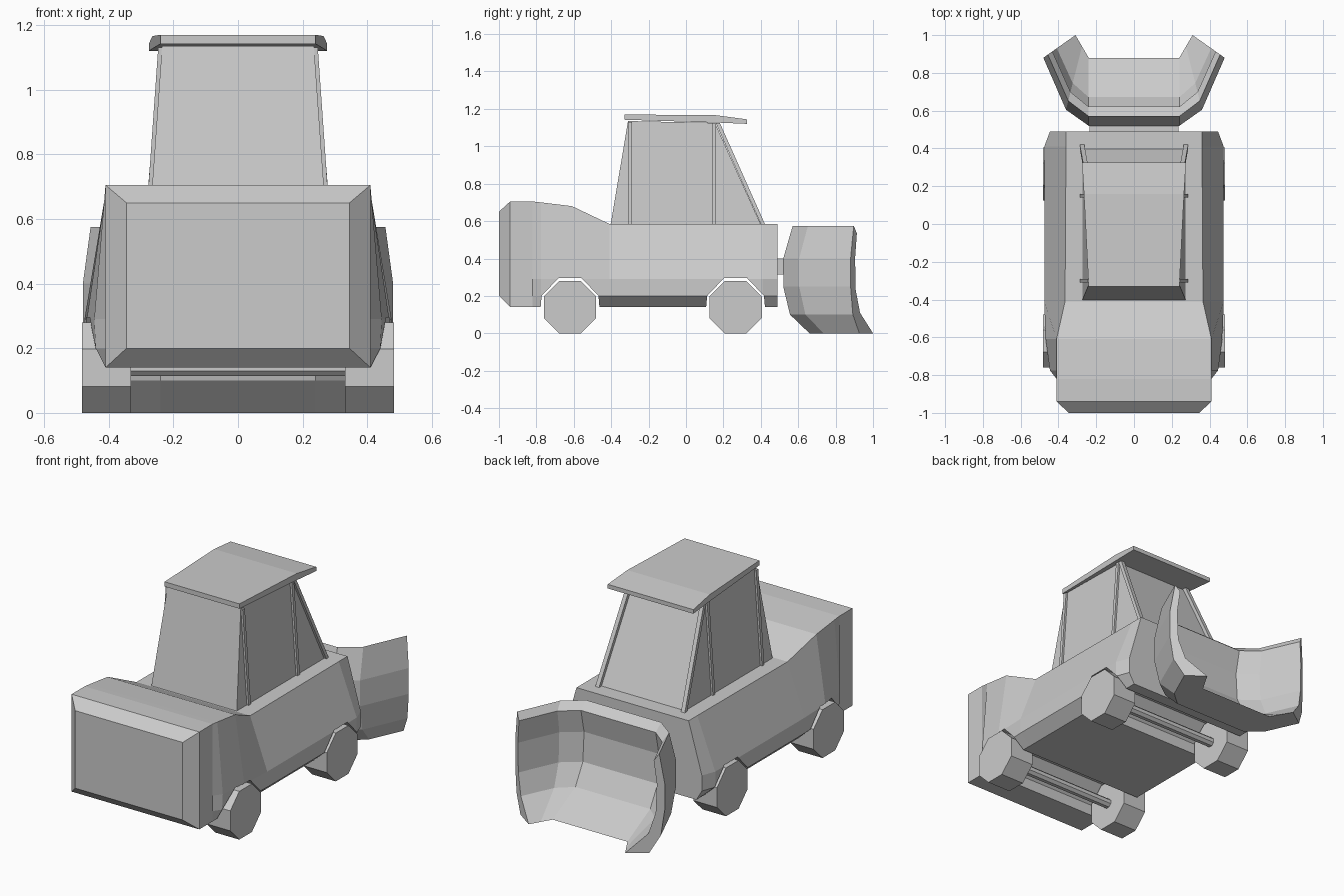
import bpy, bmesh, math
from mathutils import Vector

if "Cube" in bpy.data.objects:
    bpy.data.objects.remove(bpy.data.objects["Cube"])


def loft(name, rings):
    """Skin equal-length point rings into a capped, flat-shaded solid."""
    bm = bmesh.new()
    vs = [[bm.verts.new(p) for p in r] for r in rings]
    n = len(rings[0])
    for a, b in zip(vs, vs[1:]):
        for i in range(n):
            j = (i + 1) % n
            bm.faces.new((a[i], a[j], b[j], b[i]))
    bm.faces.new(vs[0])
    bm.faces.new(vs[-1][::-1])
    bmesh.ops.recalc_face_normals(bm, faces=bm.faces)
    me = bpy.data.meshes.new(name)
    bm.to_mesh(me)
    bm.free()
    ob = bpy.data.objects.new(name, me)
    bpy.context.collection.objects.link(ob)
    return ob


def rect(x, y0, y1, z0, z1=None):
    """Horizontal rectangle, optionally sloping from z0 (y0) to z1 (y1)."""
    z1 = z0 if z1 is None else z1
    return [(-x, y0, z0), (x, y0, z0), (x, y1, z1), (-x, y1, z1)]


def bar(name, p, q, w, d):
    """Upright bar from p to q, section w (x) by d (y)."""
    def ring(c):
        return [(c[0] + sx * w / 2, c[1] + sy * d / 2, c[2])
                for sx, sy in ((-1, -1), (1, -1), (1, 1), (-1, 1))]
    return loft(name, [ring(p), ring(q)])


def cylinder(name, sides, radius, length, loc):
    """Cylinder along x with a flat side down."""
    rings = []
    for x in (-length / 2, length / 2):
        rings.append([(loc[0] + x,
                       loc[1] + radius * math.cos(math.tau * (i + .5) / sides),
                       loc[2] + radius * math.sin(math.tau * (i + .5) / sides))
                      for i in range(sides)])
    return loft(name, rings)


# Body: cross-sections along y as half outlines (x, z), mirrored
sections = [
    (-1.0, [(.345, .20), (.345, .26), (.345, .32), (.345, .65)]),
    (-.94, [(.41, .14), (.41, .20), (.41, .29), (.41, .705)]),
    (-.82, [(.41, .14), (.41, .20), (.41, .29), (.41, .705)]),
    (-.775, [(.41, .14), (.44, .20), (.445, .29), (.41, .70)]),
    (-.61, [(.41, .14), (.465, .20), (.468, .29), (.41, .68)]),
    (-.41, [(.41, .14), (.475, .20), (.475, .29), (.365, .585)]),
    (.41, [(.41, .14), (.475, .20), (.475, .29), (.36, .585)]),
    (.49, [(.41, .14), (.445, .20), (.445, .29), (.36, .585)]),
]
body = loft("body", [[(x, y, z) for x, z in h] + [(-x, y, z) for x, z in h[::-1]]
                     for y, h in sections])

# Wheels, axles and the channels cut for them
for end, c in (("engine_end", -.62), ("blade_end", .265)):
    arch = [(-.165, .05), (-.152, .20), (-.062, .295),
            (.062, .295), (.152, .20), (.165, .05)]
    cutter = loft("cutter", [[(x, c + y, z) for y, z in arch] for x in (-.7, .7)])
    mod = body.modifiers.new("arch", 'BOOLEAN')
    mod.operation, mod.solver, mod.object = 'DIFFERENCE', 'EXACT', cutter
    bpy.context.view_layer.objects.active = body
    bpy.ops.object.modifier_apply(modifier=mod.name)
    bpy.data.objects.remove(cutter)
    cylinder("axle_" + end, 8, .028, .70, (0, c, .14))
    for side, s in (("left", -1), ("right", 1)):
        cylinder(f"wheel_{end}_{side}", 8, .14 / math.cos(math.pi / 8), .152,
                 (s * .407, c, .14))

# Cab
loft("cab", [rect(.275, -.405, .405, .57), rect(.235, -.31, .155, 1.135, 1.125)])
for side, s in (("left", -1), ("right", 1)):
    bar("windscreen_pillar_" + side, (s * .276, .415, .575), (s * .232, .17, 1.125), .024, .022)
    bar("door_post_a_" + side, (s * .275, .15, .575), (s * .236, .15, 1.125), .022, .02)
    bar("door_post_b_" + side, (s * .275, -.30, .575), (s * .236, -.30, 1.13), .022, .02)

# Roof: wider and sloping down toward the blade end
loft("roof", [[(-x, y, lo), (x, y, lo), (x, y, hi), (-x, y, hi)]
              for x, y, lo, hi in ((.24, -.33, 1.142, 1.17),
                                   (.265, .16, 1.127, 1.166),
                                   (.275, .325, 1.12, 1.144))])

# Blade mount
loft("blade_mount", [rect(.235, .45, .56, .315), rect(.235, .45, .56, .40)])

# Blade: profile (t, z), t runs from the outer line to the lip in plan
profile = [(.14, .575), (0, .40), (0, .25), (.10, .10), (.39, 0),
           (1, 0), (.42, .11), (.23, .23), (.20, .40), (.28, .535)]
plan = [((.48, .88), (.31, 1.0)), ((.36, .605), (.275, .94)), ((.24, .52), (.24, .88))]
stations = [(Vector((-a[0], a[1])), Vector((-b[0], b[1]))) for a, b in plan]
stations += [(Vector(a), Vector(b)) for a, b in plan[::-1]]
loft("blade", [[(*a.lerp(b, t), z) for t, z in profile] for a, b in stations])
